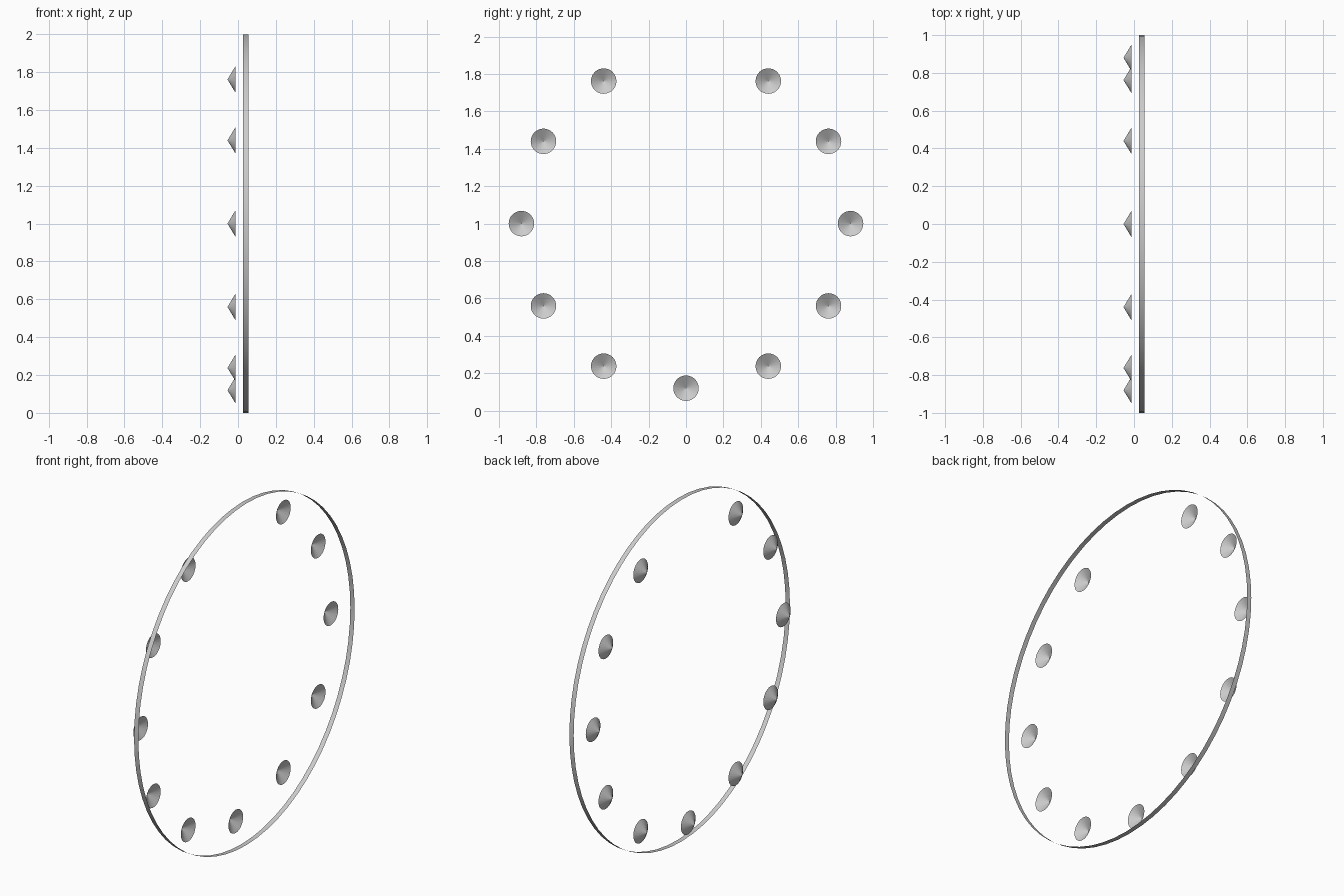
import bpy
import math

cube = bpy.data.objects.get("Cube")
if cube:
    bpy.data.objects.remove(cube, do_unlink=True)

RING_X, RING_WIDTH = 0.041, 0.028
CONE_X, CONE_DEPTH, CONE_RADIUS = -0.035, 0.041, 0.068
CIRCLE_RADIUS = 0.88

grey = bpy.data.materials.new("plain grey")
grey.use_nodes = True
colour = (0.6, 0.6, 0.6, 1)
grey.diffuse_color = colour
grey.node_tree.nodes["Principled BSDF"].inputs["Base Color"].default_value = colour


def finish(name):
    obj = bpy.context.object
    obj.name = name
    obj.data.materials.append(grey)
    return obj


# Thin open band, its axis along x
bpy.ops.mesh.primitive_cylinder_add(
    vertices=64, radius=1, depth=RING_WIDTH, end_fill_type='NOTHING',
    location=(RING_X, 0, 1), rotation=(0, math.pi / 2, 0))
finish("outer_band")
bpy.ops.object.shade_smooth_by_angle()

# Open cones at the hour positions, leaving the top one empty
for hour in range(1, 12):
    angle = math.radians(30 * hour)
    bpy.ops.mesh.primitive_cone_add(
        vertices=32, radius1=CONE_RADIUS, radius2=0, depth=CONE_DEPTH,
        end_fill_type='NOTHING', rotation=(0, -math.pi / 2, 0),
        location=(CONE_X, CIRCLE_RADIUS * math.sin(angle),
                  1 + CIRCLE_RADIUS * math.cos(angle)))
    finish(f"hour_cone_{hour}")
